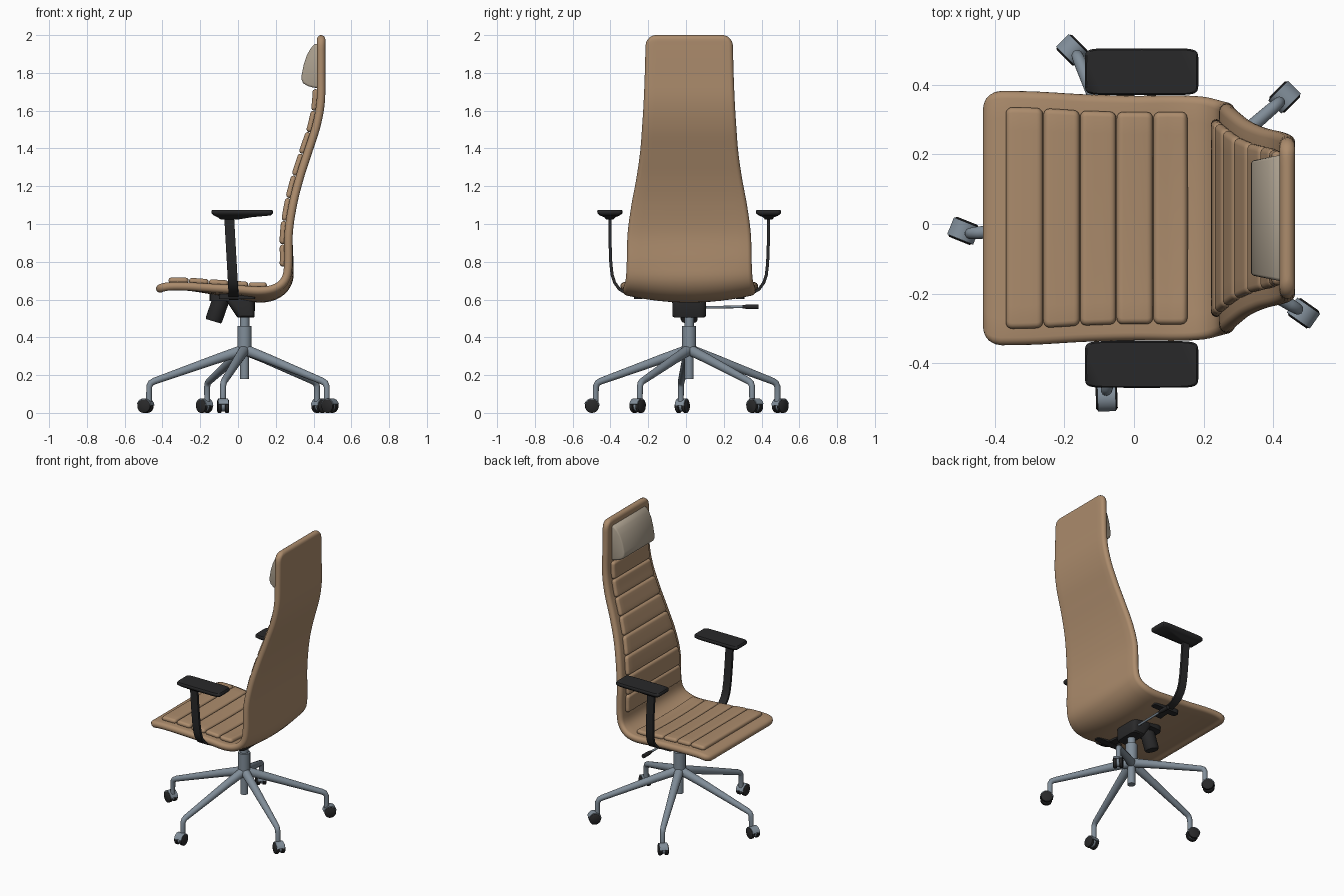
import bpy, bmesh, math
from mathutils import Vector

if "Cube" in bpy.data.objects:
    bpy.data.objects.remove(bpy.data.objects["Cube"])

CY, CX = 0.017, 0.035          # chair mid-plane (y) and column (x)


def material(name, rgb):
    m = bpy.data.materials.new(name)
    m.diffuse_color = (*rgb, 1)
    m.use_nodes = True
    m.node_tree.nodes["Principled BSDF"].inputs["Base Color"].default_value = m.diffuse_color
    return m


TAN = material("tan leather", (0.41, 0.26, 0.15))
CREAM = material("cream headrest", (0.42, 0.36, 0.28))
STEEL = material("blue grey steel", (0.22, 0.27, 0.32))
BLACK = material("black plastic", (0.022, 0.022, 0.023))


def loft(name, rings, mat, angle=40):
    """Skin a list of equal-sized closed rings and cap both ends."""
    bm = bmesh.new()
    vs = [[bm.verts.new(p) for p in r] for r in rings]
    n = len(vs[0])
    for a, b in zip(vs, vs[1:]):
        for i in range(n):
            j = (i + 1) % n
            bm.faces.new((a[i], a[j], b[j], b[i]))
    bm.faces.new(vs[0][::-1])
    bm.faces.new(vs[-1])
    bmesh.ops.recalc_face_normals(bm, faces=bm.faces)
    me = bpy.data.meshes.new(name)
    bm.to_mesh(me)
    bm.free()
    me.materials.append(mat)
    me.shade_smooth()
    me.set_sharp_from_angle(angle=math.radians(angle))
    ob = bpy.data.objects.new(name, me)
    bpy.context.collection.objects.link(ob)
    return ob


def tube(name, pts, radii, ref, mat, n=20):
    """Round tube along a planar path; ref is the plane normal."""
    pts, ref, rings = [Vector(p) for p in pts], Vector(ref).normalized(), []
    for i, (p, r) in enumerate(zip(pts, radii)):
        a = (p - pts[i - 1]).normalized() if i else Vector()
        b = (pts[i + 1] - p).normalized() if i < len(pts) - 1 else Vector()
        if a.length < 0.5:
            a = b
        if b.length < 0.5:
            b = a
        side = (a + b).normalized().cross(ref)
        rings.append([p + r * (ref * math.cos(t) + side * math.sin(t))
                      for t in (2 * math.pi * k / n for k in range(n))])
    return loft(name, rings, mat)


def slab_z(cx, cy, hx, hy, z, p=6, n=32):
    """Horizontal rounded-rectangle ring."""
    out = []
    for k in range(n):
        c, s = math.cos(2 * math.pi * k / n), math.sin(2 * math.pi * k / n)
        out.append((cx + hx * math.copysign(abs(c) ** (2 / p), c),
                    cy + hy * math.copysign(abs(s) ** (2 / p), s), z))
    return out


# Seat and back centre line: x, z, half width, sag of the underside
KEYS = [Vector(k) for k in (
    (-0.432, 0.650, .365, 0), (-0.38, 0.668, .365, 0), (-0.28, 0.670, .363, 0),
    (-0.14, 0.662, .355, .012), (0.0, 0.655, .351, .03), (0.12, 0.648, .352, .042),
    (0.20, 0.663, .348, .035), (0.25, 0.708, .336, .02), (0.266, 0.79, .331, .006),
    (0.268, 0.95, .326, 0), (0.29, 1.10, .306, 0), (0.325, 1.24, .280, 0),
    (0.37, 1.38, .260, 0), (0.415, 1.52, .249, 0), (0.438, 1.65, .241, 0),
    (0.44, 1.80, .235, 0), (0.44, 2.0, .230, 0))]
path = []
ext = [2 * KEYS[0] - KEYS[1]] + KEYS + [2 * KEYS[-1] - KEYS[-2]]
for a, b, c, d in zip(ext, ext[1:], ext[2:], ext[3:]):
    for i in range(24):
        t = i / 24
        path.append(0.5 * (2 * b + (c - a) * t + (2 * a - 5 * b + 4 * c - d) * t * t
                           + (3 * b - a - 3 * c + d) * t ** 3))
path.append(KEYS[-1])
arc = [0.0]
for a, b in zip(path, path[1:]):
    arc.append(arc[-1] + math.hypot(b[0] - a[0], b[1] - a[1]))
LEN = arc[-1]


def at(s):
    s = min(max(s, 0), LEN)
    i = next((k for k in range(1, len(arc)) if arc[k] >= s), len(arc) - 1)
    return path[i - 1].lerp(path[i], (s - arc[i - 1]) / (arc[i] - arc[i - 1]))


def s_where(axis, val):
    return next(arc[k] for k in range(len(path)) if path[k][axis] >= val)


def padded(name, s0, s1, inset, offset, t, corner, step):
    """Rounded cushion strip following the chair's centre line."""
    ends = [e * corner for e in (.004, .03, .1, .22, .4, .65, 1)]
    count = max(2, int((s1 - s0 - 2 * corner) / step))
    mids = [s0 + corner + (s1 - s0 - 2 * corner) * k / count for k in range(1, count)]
    stations = [s0 + e for e in ends] + mids + [s1 - e for e in reversed(ends)]
    rings = []
    for s in stations:
        p, tan = at(s), at(s + .006) - at(s - .006)
        l = math.hypot(tan[0], tan[1])
        nx, nz = -tan[1] / l, tan[0] / l
        e = min(s - s0, s1 - s)
        rnd = lambda r: math.sqrt(max(0, 1 - max(0, 1 - e / r) ** 2))
        w = p[2] - inset - corner * (1 - rnd(corner))
        th = t * max(rnd(t), .05)
        sec = []
        for side in (1, -1):
            for k in range(9):
                q = math.radians(-90 + 22.5 * k)
                sec.append((side * (w - t + t * math.cos(q)), side * th * math.sin(q)))
            for k in range(1, 12):
                sec.append((side * (w - t) * (1 - k / 6), side * th))
        ring = []
        for y, n in sec:
            sag = p[3] * (1 - (y / p[2]) ** 2) * (1 if n + offset < 0 else .3)
            d = n + offset - sag
            ring.append((p[0] + nx * d, CY + y, p[1] + nz * d))
        rings.append(ring)
    return loft(name, rings, TAN, 60)


# Upholstered shell with stitched panels
padded("seat_and_back_shell", 0, LEN, 0, 0, .022, .055, .02)
for label, a, b, count in (("seat", s_where(0, -.37), s_where(0, .155), 5),
                           ("back", s_where(1, .77), s_where(1, 1.71), 8)):
    pitch = (b - a) / count
    for i in range(count):
        padded(f"{label}_panel_{i + 1}", a + i * pitch + .001, a + (i + 1) * pitch - .001,
               .047, .030, .016, .018, .02)

# Headrest pillow
prof = [(.425, 1.955), (.405, 1.952), (.385, 1.93), (.365, 1.895), (.348, 1.845), (.337, 1.79),
        (.336, 1.765), (.345, 1.745), (.37, 1.73), (.40, 1.722), (.425, 1.72)]
rings = []
for k, sc in ((-1, .9), (-.985, .96), (-.95, 1), (0, 1), (.95, 1), (.985, .96), (1, .9)):
    rings.append([(.425 + (x - .425) * sc, CY + k * (.182 - .18 * (.425 - x)),
                   1.83 + (z - 1.83) * sc) for x, z in prof])
loft("headrest", rings, CREAM, 50)

# Armrests: pad, curved strap and plate under the seat
for label, sg in (("left", 1), ("right", -1)):
    y0 = CY + sg * .42
    loft(label + "_arm_pad", [slab_z(.022 + dx, y0, hx, hy, z, 9) for dx, hx, hy, z in (
        (-.065, .05, .02, 1.025), (-.04, .09, .03, 1.036), (0, .15, .052, 1.045),
        (0, .162, .066, 1.056), (0, .163, .067, 1.068), (0, .158, .063, 1.075))], BLACK, 50)
    strap = [(.42, 1.04), (.419, .9), (.415, .79), (.408, .73), (.395, .69), (.37, .655),
             (.335, .635), (.27, .616), (.18, .606)]
    rings = []
    for i, (y, z) in enumerate(strap):
        a, b = strap[max(i - 1, 0)], strap[min(i + 1, len(strap) - 1)]
        d = Vector((b[0] - a[0], b[1] - a[1])).normalized()
        x = -.022 - .025 * (z - .6) / .44
        rings.append([(x + hx, CY + sg * (y - d.y * h), z + d.x * h)
                      for hx, h in ((-.026, -.008), (.026, -.008), (.026, .008), (-.026, .008))])
    loft(label + "_arm_strap", rings, BLACK)
    loft(label + "_arm_plate", [slab_z(-.005, CY + sg * .27, .095, .022, z)
                                for z in (.603, .63)], BLACK)

# Tilt mechanism, tension knob and lever
loft("tilt_housing", [slab_z(x, CY, hx, hy, z, 5) for x, hx, hy, z in (
    (.042, .042, .08, .505), (.04, .048, .088, .512), (.015, .075, .09, .59),
    (.01, .08, .08, .62))], BLACK)
loft("mounting_plate", [slab_z(-.02, CY, .13, .08, z) for z in (.592, .635)], BLACK)
tube("tension_knob", [(-.085, CY, .615), (-.127, CY, .495), (-.13, CY, .485)],
     (.045, .045, .04), (0, 1, 0), BLACK)
tube("lever_rod", [(.05, .05, .558), (.05, .32, .562)], (.007, .007), (1, 0, 0), STEEL)
tube("lever_grip", [(.05, .30, .562), (.05, .33, .562), (.05, .385, .562)],
     (.008, .013, .013), (1, 0, 0), BLACK)

# Gas column
tube("gas_column", [(CX, CY, z) for z in (.18, .325, .326, .46, .461, .52)],
     (.024, .024, .037, .037, .025, .025), (1, 0, 0), STEEL, 28)

# Five-star base: leg angle, caster angle
for i, (ang, turn) in enumerate(((185, 158), (113, 135), (41, 45), (-31, -35), (-103, -88))):
    a, c = math.radians(ang), math.radians(turn)
    out, perp = Vector((math.cos(a), math.sin(a), 0)), Vector((-math.sin(a), math.cos(a), 0))
    hub = Vector((CX, CY, 0))
    leg = [(0, .335), (.15, .285), (.48, .168), (.498, .158), (.507, .14), (.508, .06)]
    tube(f"base_leg_{i + 1}", [hub + out * r + Vector((0, 0, z)) for r, z in leg],
         (.029, .025, .018, .017, .016, .015), perp, STEEL)
    fwd, axle = Vector((math.cos(c), math.sin(c), 0)), Vector((-math.sin(c), math.cos(c), 0))
    mid = hub + out * .508 + fwd * .02 + Vector((0, 0, .036))
    for k, sg in (("a", 1), ("b", -1)):
        tube(f"caster_wheel_{i + 1}{k}", [mid + axle * sg * d for d in (.009, .012, .027, .031)],
             (.033, .036, .036, .031), (0, 0, 1), BLACK, 24)
    tube(f"caster_core_{i + 1}", [mid - axle * .01, mid + axle * .01], (.028, .028),
         (0, 0, 1), STEEL)
    rings = []
    for q in range(15, 176, 20):
        d = fwd * math.cos(math.radians(q)) + Vector((0, 0, math.sin(math.radians(q))))
        rings.append([mid + d * r + axle * h for r, h in
                      ((.034, -.026), (.034, .026), (.041, .026), (.041, -.026))])
    loft(f"caster_hood_{i + 1}", rings, STEEL)
